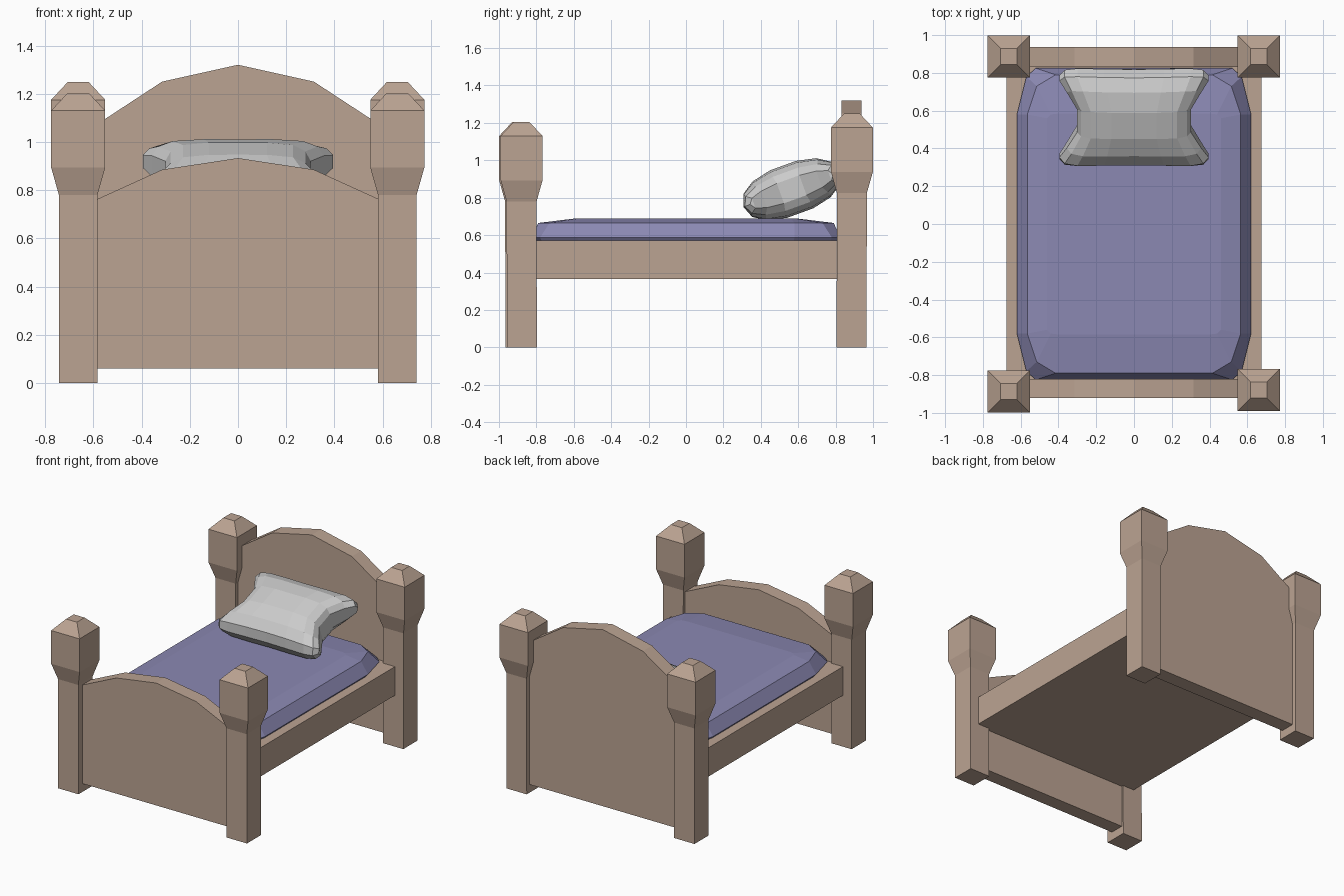
import bpy, math

if "Cube" in bpy.data.objects:
    bpy.data.objects.remove(bpy.data.objects["Cube"])


def material(name, rgb):
    m = bpy.data.materials.new(name)
    m.diffuse_color = (*rgb, 1)
    m.use_nodes = True
    m.node_tree.nodes["Principled BSDF"].inputs["Base Color"].default_value = m.diffuse_color
    return m


wood = material("wood", (0.50, 0.37, 0.29))
cloth = material("blue_cloth", (0.26, 0.25, 0.45))


def make(name, verts, faces, mat=None):
    me = bpy.data.meshes.new(name)
    me.from_pydata(verts, [], faces)
    ob = bpy.data.objects.new(name, me)
    bpy.context.collection.objects.link(ob)
    if mat:
        me.materials.append(mat)
    return ob


def loft(name, rings, mat=None):
    """Skin a stack of equal-sized rings and cap both ends."""
    n = len(rings[0])
    faces = [tuple(reversed(range(n)))]
    for r in range(len(rings) - 1):
        for i in range(n):
            j = (i + 1) % n
            faces.append((r * n + i, r * n + j, (r + 1) * n + j, (r + 1) * n + i))
    faces.append(tuple(range((len(rings) - 1) * n, len(rings) * n)))
    return make(name, [p for ring in rings for p in ring], faces, mat)


def rect(cx, cy, hx, hy, z):
    return [(cx + a * hx, cy + b * hy, z) for a, b in ((-1, -1), (1, -1), (1, 1), (-1, 1))]


# Corner posts: square shaft, flared head, cut-off pyramid cap
def post(name, x, y, lift):
    levels = [(0.08, 0, y * 0.998), (0.08, 0.78 + lift, y), (0.112, 0.893 + lift, y),
              (0.112, 1.13 + lift, y), (0.043, 1.204 + lift, y)]
    loft(name, [rect(x, cy, h, h, z) for h, z, cy in levels], wood)


post("front_left_post", -0.663, -0.887, 0)
post("front_right_post", 0.661, -0.879, 0)
post("back_left_post", -0.663, 0.887, 0.045)
post("back_right_post", 0.661, 0.887, 0.045)


# Arched boards at both ends
def board(name, y0, y1, arch):
    half = [(0.59, 0.06)] + arch
    outline = half + [(-x, z) for x, z in reversed(half) if x > 0]
    loft(name, [[(x, y, z) for x, z in outline] for y in (y1, y0)], wood)


board("headboard", 0.832, 0.937, [(0.59, 1.07), (0.315, 1.25), (0, 1.32)])
board("footboard", -0.922, -0.82, [(0.59, 0.76), (0.315, 0.885), (0, 0.933)])

# Bed base between the posts
loft("bed_base", [rect(0, 0, 0.674, 0.84, z) for z in (0.365, 0.57)], wood)


# Mattress: chamfered outline rings from one mirrored quadrant
def quad_ring(pts, z):
    back = list(reversed(pts))
    ring = pts + [(-x, y) for x, y in back] + [(-x, -y) for x, y in pts] + [(x, -y) for x, y in back]
    return [(x, y, z) for x, y in ring]


loft("mattress", [
    quad_ring([(0.605, 0.575), (0.555, 0.77), (0.50, 0.815)], 0.567),
    quad_ring([(0.62, 0.58), (0.57, 0.78), (0.52, 0.825)], 0.587),
    quad_ring([(0.565, 0.58), (0.515, 0.73), (0.415, 0.79)], 0.665),
    quad_ring([(0.46, 0.56), (0.44, 0.58), (0.40, 0.585)], 0.69)], cloth)

# Pillow: tilted rounded sections, pinched in at both sides
HALF_LEN, HALF_THICK, TILT = 0.275, 0.138, math.radians(20)


def pillow_ring(t, length, thick):
    ring = []
    for k in range(14):
        a = math.tau * k / 14
        c, s = math.cos(a), math.sin(a)
        u = HALF_LEN * math.copysign(abs(c) ** 0.87, c)
        v = HALF_THICK * thick * math.copysign(abs(s) ** 0.87, s)
        width = 0.29 + 0.105 * min(1, (u / 0.23) ** 2)
        u *= length
        ring.append((t * width,
                     0.565 + u * math.cos(TILT) - v * math.sin(TILT),
                     0.845 + u * math.sin(TILT) + v * math.cos(TILT)))
    return ring


half = [(1.0, 0.86, 0.42), (0.93, 0.97, 0.72), (0.76, 1.0, 0.92), (0.4, 0.99, 1.0)]
sections = [(-t, l, h) for t, l, h in half] + [(0, 0.98, 1.0)] + half[::-1]
loft("pillow", [pillow_ring(*s) for s in sections])

# Make all normals point outwards
import bmesh
for ob in bpy.context.collection.objects:
    bm = bmesh.new()
    bm.from_mesh(ob.data)
    if ob.name == "pillow":
        bmesh.ops.triangulate(bm, faces=[f for f in bm.faces if len(f.verts) > 4])
    bmesh.ops.recalc_face_normals(bm, faces=bm.faces)
    bm.to_mesh(ob.data)
    bm.free()
